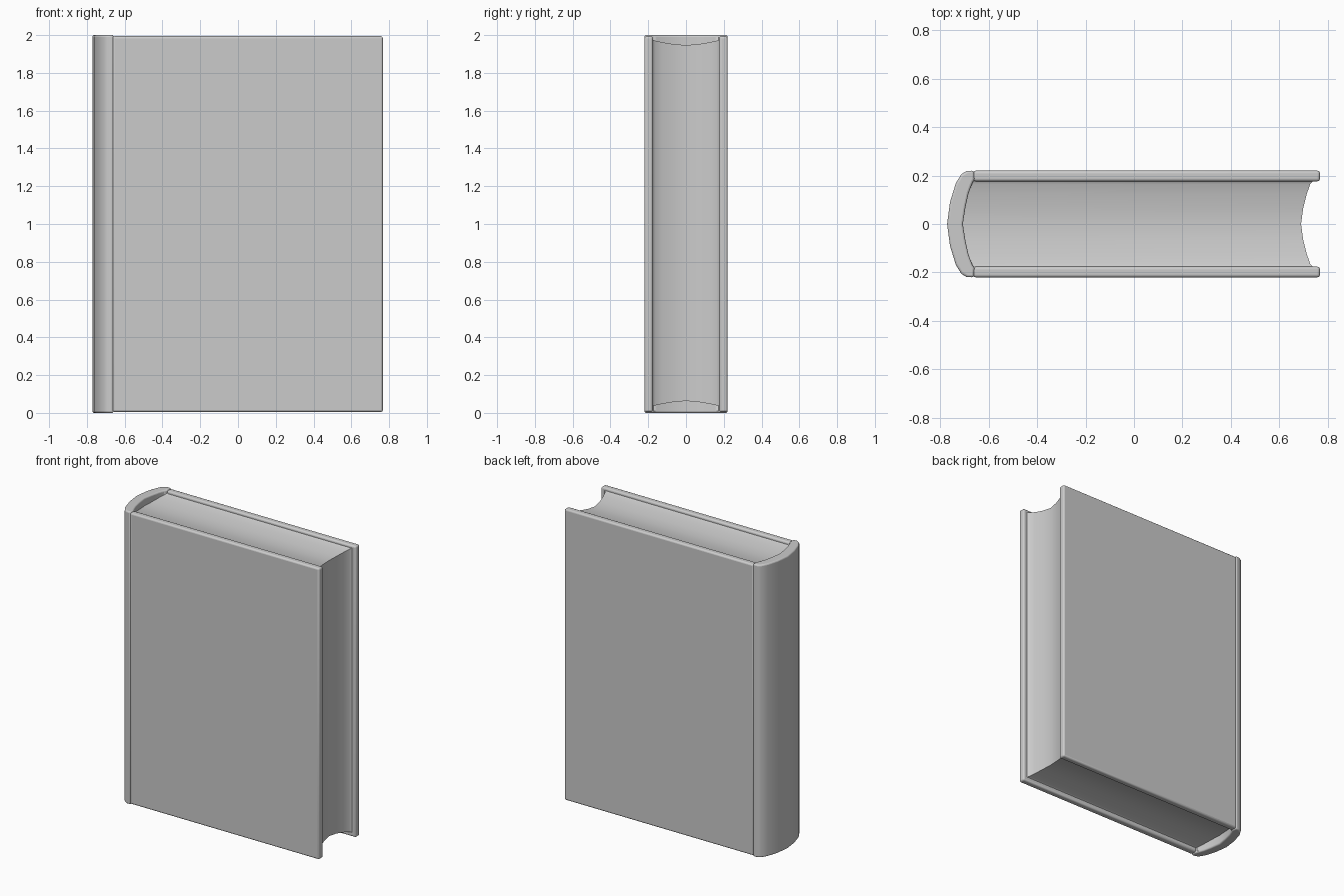
import bpy, bmesh

if "Cube" in bpy.data.objects:
    bpy.data.objects.remove(bpy.data.objects["Cube"])


def make_object(name, verts, faces, bevel=0.0):
    mesh = bpy.data.meshes.new(name)
    mesh.from_pydata(verts, [], faces)
    bm = bmesh.new()
    bm.from_mesh(mesh)
    bmesh.ops.recalc_face_normals(bm, faces=bm.faces)
    bm.to_mesh(mesh)
    bm.free()
    obj = bpy.data.objects.new(name, mesh)
    bpy.context.collection.objects.link(obj)
    if bevel:
        mod = obj.modifiers.new("rounded_edges", 'BEVEL')
        mod.width = bevel
        mod.segments = 3
        mod.limit_method = 'ANGLE'
        mod.angle_limit = 0.7
    bpy.ops.object.select_all(action='DESELECT')
    obj.select_set(True)
    bpy.context.view_layer.objects.active = obj
    bpy.ops.object.shade_smooth_by_angle(angle=0.7)
    return obj


def loft(name, rings, bevel=0.0):
    """Skin a row of equal cross-sections and close both ends."""
    n = len(rings[0])
    verts = [v for ring in rings for v in ring]
    faces = [(i * n + j, i * n + (j + 1) % n, (i + 1) * n + (j + 1) % n, (i + 1) * n + j)
             for i in range(len(rings) - 1) for j in range(n)]
    last = (len(rings) - 1) * n
    faces += [tuple(range(n)), tuple(range(last, last + n))]
    return make_object(name, verts, faces, bevel)


def mirrored(rows):
    """Mirror half rows (y first, ending at y = 0) to the other side."""
    return rows + [(-r[0],) + tuple(r[1:]) for r in reversed(rows[:-1])]


# Front and back cover boards
for name, s in (("front_cover", -1), ("back_cover", 1)):
    rings = [[(x, s * 0.176, 0.005), (x, s * 0.220, 0.005),
              (x, s * 0.220, 1.994), (x, s * 0.176, 1.994)] for x in (-0.664, 0.767)]
    loft(name, rings, 0.011)

# Rounded spine: y outer, x outer, y inner, x inner
spine = mirrored([(0.220, -0.660, 0.178, -0.658), (0.219, -0.690, 0.172, -0.665),
                  (0.206, -0.712, 0.155, -0.672), (0.168, -0.735, 0.125, -0.683),
                  (0.090, -0.759, 0.070, -0.695), (0.0, -0.771, 0.0, -0.706)])
rings = []
for i, (yo, xo, yi, xi) in enumerate(spine):
    yi = yi if i < 6 else -abs(yi)
    rings.append([(xo, yo, 0.0), (xo, yo, 2.0), (xi, yi, 2.0), (xi, yi, 0.0)])
loft("spine", rings, 0.011)

# Page block with hollow fore edge and dished ends: y, spine x, fore x, inset
pages = mirrored([(0.182, -0.668, 0.750, 0.022), (0.175, -0.672, 0.736, 0.027),
                  (0.164, -0.678, 0.727, 0.031), (0.125, -0.690, 0.713, 0.040),
                  (0.065, -0.703, 0.698, 0.050), (0.0, -0.712, 0.689, 0.055)])
loft("page_block", [[(a, y, 0.008 + d), (b, y, 0.008 + d), (b, y, 2.002 - d), (a, y, 2.002 - d)]
                    for y, a, b, d in pages])
